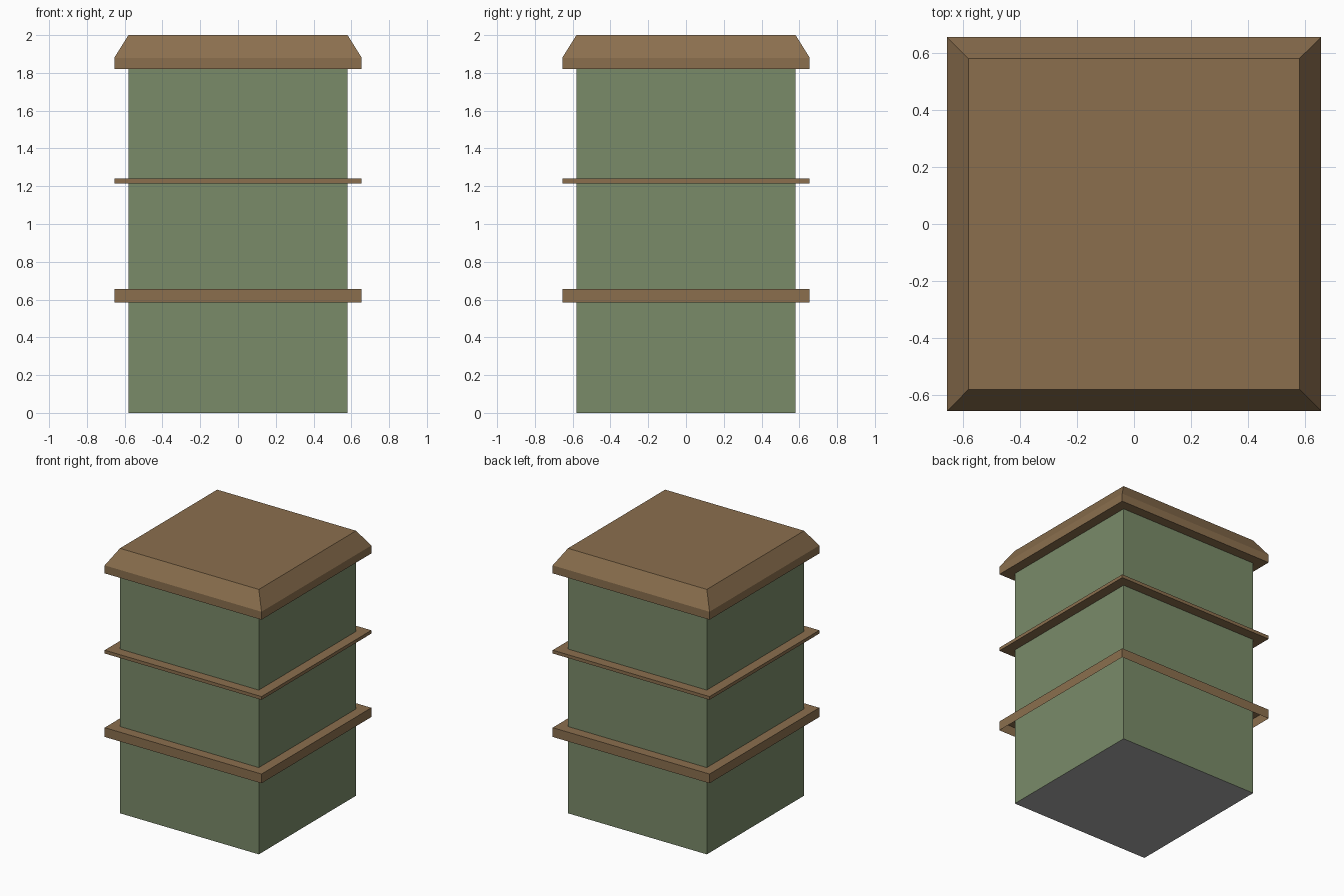
import bpy
import bmesh

cube = bpy.data.objects.get("Cube")
if cube:
    bpy.data.objects.remove(cube, do_unlink=True)


def make_material(name, rgb):
    mat = bpy.data.materials.new(name)
    mat.use_nodes = True
    color = (*rgb, 1.0)
    mat.diffuse_color = color
    mat.node_tree.nodes["Principled BSDF"].inputs["Base Color"].default_value = color
    return mat


brown = make_material("brown wood", (0.258, 0.159, 0.076))
green = make_material("sage green", (0.195, 0.258, 0.141))
grey = make_material("grey base", (0.40, 0.40, 0.40))

WALL = 0.58   # half width of the walls
RIM = 0.655   # half width of the overhanging trim


def square_stack(name, levels, materials, cap_bottom=False, cap_top=False):
    """Skin square loops given as (half width, height), bottom to top."""
    bm = bmesh.new()
    corners = ((-1, -1), (1, -1), (1, 1), (-1, 1))
    loops = [[bm.verts.new((x * h, y * h, z)) for x, y in corners] for h, z in levels]
    for low, high in zip(loops, loops[1:]):
        for i in range(4):
            j = (i + 1) % 4
            bm.faces.new((low[i], low[j], high[j], high[i]))
    if cap_bottom:
        bm.faces.new(loops[0][::-1])
    if cap_top:
        bm.faces.new(loops[-1])
    mesh = bpy.data.meshes.new(name)
    bm.normal_update()
    # Downward faces take the last material
    for face in bm.faces:
        if face.normal.z < -0.5:
            face.material_index = len(materials) - 1
    bm.to_mesh(mesh)
    bm.free()
    for mat in materials:
        mesh.materials.append(mat)
    obj = bpy.data.objects.new(name, mesh)
    bpy.context.collection.objects.link(obj)
    return obj


# Walls with grey floor
square_stack("box_body", [(WALL, 0), (WALL, 1.82)], [green, grey], cap_bottom=True)

# Lower trim, open underneath
square_stack("lower_band", [(RIM, 0.585), (RIM, 0.655), (WALL, 0.655)], [brown])

# Thin middle trim
square_stack("middle_band",
             [(WALL, 1.215), (RIM, 1.215), (RIM, 1.24), (WALL, 1.24)], [brown])

# Overhanging lid with sloped edges
square_stack("lid", [(WALL, 1.82), (RIM, 1.82), (RIM, 1.88), (WALL, 2.0)],
             [brown], cap_top=True)
